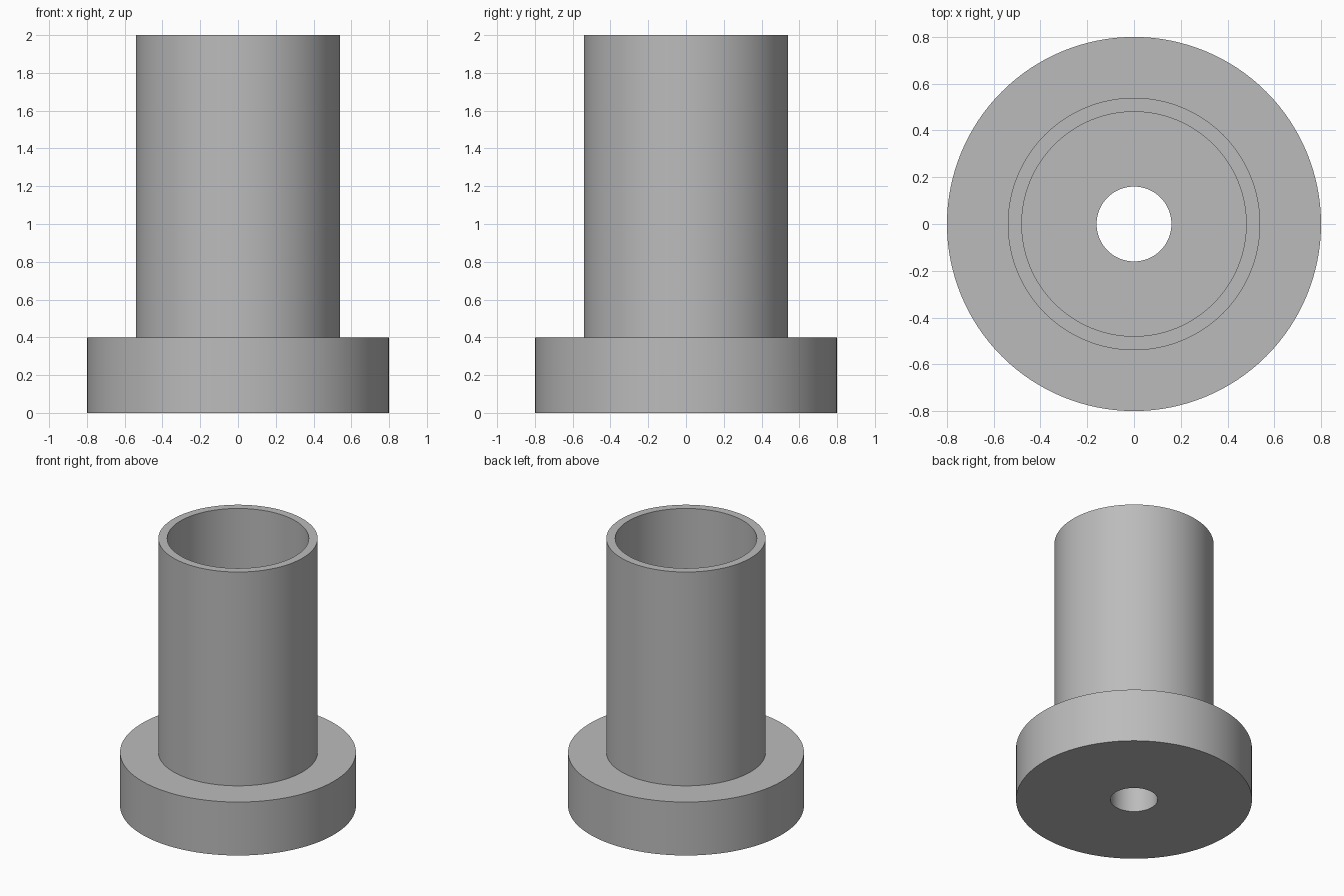
import bpy, bmesh, math
from mathutils import Matrix, Vector

if "Cube" in bpy.data.objects:
    bpy.data.objects.remove(bpy.data.objects["Cube"])

SEGMENTS = 128

grey = bpy.data.materials.new("plain_grey")
grey.diffuse_color = (0.5, 0.5, 0.5, 1)
grey.use_nodes = True
grey.node_tree.nodes["Principled BSDF"].inputs["Base Color"].default_value = grey.diffuse_color

# Closed radius/height section: flange, tube wall, bore floor and drain hole
profile = [(0.16, 0.0), (0.80, 0.0), (0.80, 0.40), (0.54, 0.40),
           (0.54, 2.0), (0.48, 2.0), (0.48, 0.40), (0.16, 0.40)]

# Revolve the section around the z axis
bm = bmesh.new()
rings = []
for i in range(SEGMENTS):
    turn = Matrix.Rotation(2 * math.pi * i / SEGMENTS, 3, 'Z')
    rings.append([bm.verts.new(turn @ Vector((r, 0, z))) for r, z in profile])
for i in range(SEGMENTS):
    a, b = rings[i], rings[(i + 1) % SEGMENTS]
    for j in range(len(profile)):
        k = (j + 1) % len(profile)
        bm.faces.new((a[j], b[j], b[k], a[k]))
bmesh.ops.recalc_face_normals(bm, faces=bm.faces)

mesh = bpy.data.meshes.new("flanged_sleeve")
bm.to_mesh(mesh)
bm.free()
mesh.materials.append(grey)
sleeve = bpy.data.objects.new("flanged_sleeve", mesh)
bpy.context.collection.objects.link(sleeve)

# Smooth round walls with sharp rims
bpy.context.view_layer.objects.active = sleeve
sleeve.select_set(True)
bpy.ops.object.shade_smooth_by_angle(angle=math.radians(30))
